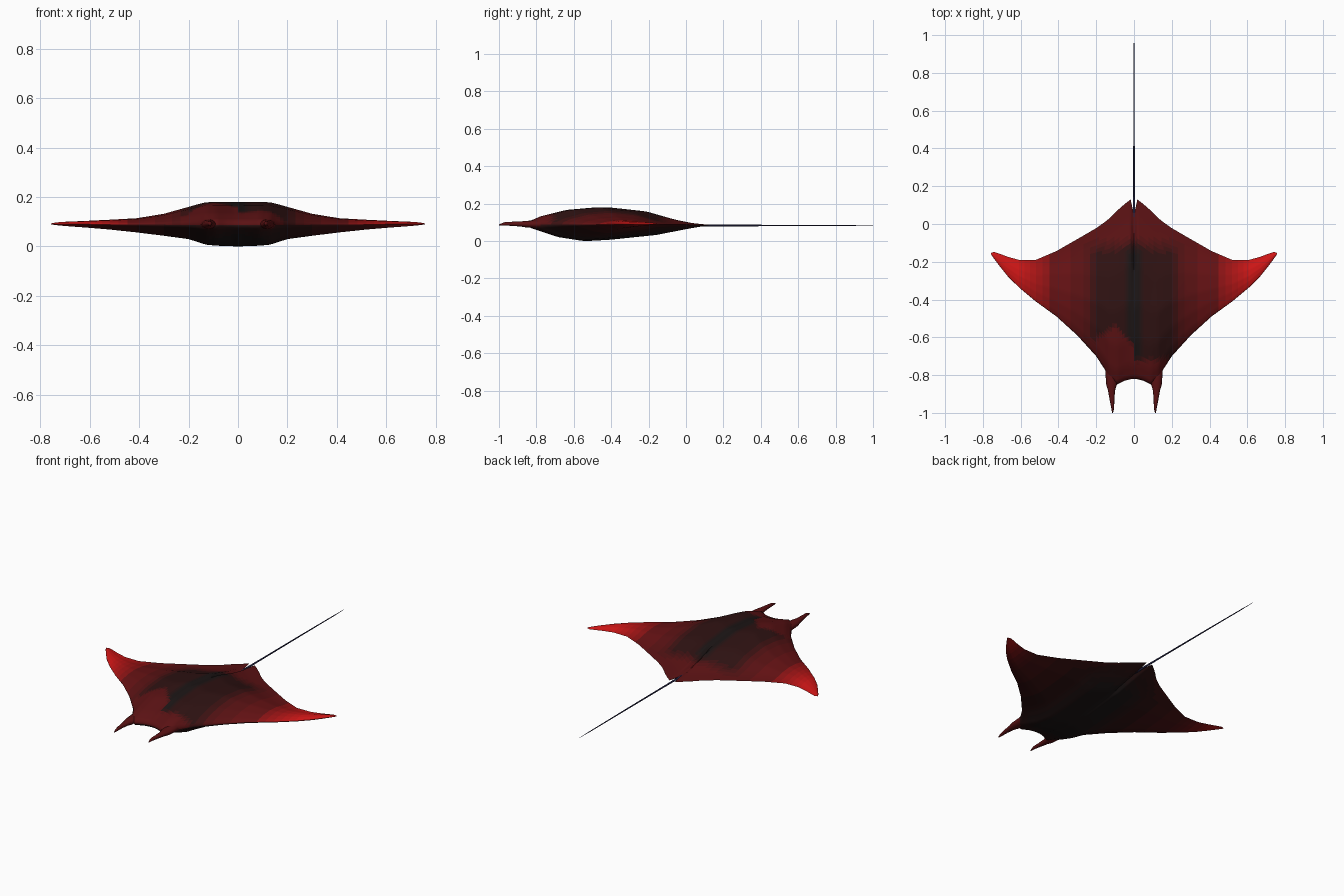
import bpy, bmesh, math

if "Cube" in bpy.data.objects:
    bpy.data.objects.remove(bpy.data.objects["Cube"])

MID = 0.086


def interp(x, pts, k=1):
    """Piecewise-linear lookup of column k in a list of tuples."""
    if x <= pts[0][0]:
        return pts[0][k]
    for a, b in zip(pts, pts[1:]):
        if x <= b[0]:
            return a[k] + (b[k] - a[k]) * (x - a[0]) / (b[0] - a[0])
    return pts[-1][k]


def material(name, rgb):
    m = bpy.data.materials.new(name)
    m.diffuse_color = (*rgb, 1)
    m.use_nodes = True
    m.node_tree.nodes["Principled BSDF"].inputs["Base Color"].default_value = m.diffuse_color
    return m


def make_object(name, bm, mats, angle=50):
    bmesh.ops.remove_doubles(bm, verts=bm.verts, dist=1e-5)
    bmesh.ops.recalc_face_normals(bm, faces=bm.faces)
    me = bpy.data.meshes.new(name)
    bm.to_mesh(me)
    bm.free()
    ob = bpy.data.objects.new(name, me)
    bpy.context.collection.objects.link(ob)
    for m in mats:
        me.materials.append(m)
    bpy.ops.object.select_all(action='DESELECT')
    ob.select_set(True)
    bpy.context.view_layer.objects.active = ob
    bpy.ops.object.shade_smooth_by_angle(angle=math.radians(angle))
    return ob


# Ramp of skin shades from black through dark red to bright red
RAMP = [(0, .006, .008, .008), (.25, .028, .006, .006),
        (.55, .12, .006, .007), (1, .62, .008, .008)]
SHADES = 17
skin = [material(f"skin_{i}", [interp(i / (SHADES - 1), RAMP, k) for k in (1, 2, 3)])
        for i in range(SHADES)]


def shade(v):
    return round(max(0, min(1, v)) * (SHADES - 1))


# Span stations: x, leading y, trailing y, top height, bottom depth
SPAN = [(0, -.82, .05, .095, .086), (.018, -.822, .13, .095, .086),
        (.05, -.83, .105, .095, .085), (.09, -.85, .07, .095, .084),
        (.13, -.82, .03, .093, .08), (.155, -.77, .01, .087, .072),
        (.2, -.7, -.022, .074, .058), (.3, -.59, -.08, .045, .045),
        (.41, -.49, -.143, .026, .032), (.52, -.41, -.19, .019, .021),
        (.61, -.335, -.19, .014, .014), (.67, -.275, -.173, .011, .01),
        (.71, -.225, -.158, .009, .007), (.74, -.185, -.148, .006, .004),
        (.757, -.16, -.153, .002, .002)]
# Chord profiles: fraction from front to back, relative height
TOP = [(0, 0), (.012, .2), (.08, .48), (.23, .84), (.42, 1),
       (.64, .76), (.8, .3), (.9, .1), (1, 0)]
BOTTOM = [(0, 0), (.012, .16), (.08, .42), (.18, .78), (.31, 1),
          (.44, .92), (.7, .62), (.86, .27), (1, 0)]


def top_shade(x, y):
    a = abs(x)
    v = interp(a, [(0, .05), (.03, .08), (.06, .24), (.2, .27), (.29, .52),
                   (.42, .56), (.52, .78), (.62, .98)])
    # Plain red along the rear and around the lopsided front patch
    front = -.72 if x > 0 else interp(x, [(-.3, -.68), (-.1, -.54), (0, -.64)])
    v += max(0, .52 - v) * interp(y, [(front - .02, 1), (front + .02, 0), (-.16, 0), (-.06, 1)])
    return shade(v)


def bottom_shade(x, y):
    v = interp(abs(x), [(0, .03), (.1, .08), (.25, .26), (.5, .38), (.6, .55), (.7, .8)])
    return shade(v + interp(y, [(-.85, .2), (-.7, 0), (-.15, 0), (.05, .2)]))


# Body and wings
half = []
for a, b in zip(SPAN, SPAN[1:]):
    half += [a[0] + (b[0] - a[0]) * i / 3 for i in range(3)]
half.append(SPAN[-1][0])
xs = [-x for x in reversed(half[1:])] + half
ts = [0, .006, .012, .03, .055] + [.08 + .92 * i / 34 for i in range(35)]
bm = bmesh.new()
for sign, prof, col, tint in ((1, TOP, 3, top_shade), (-1, BOTTOM, 4, bottom_shade)):
    grid = []
    for x in xs:
        lead, trail, h = (interp(abs(x), SPAN, k) for k in (1, 2, col))
        mid = MID + .005 * min(1, abs(x) / .75)
        grid.append([bm.verts.new((x, lead + (trail - lead) * t, mid + sign * h * interp(t, prof)))
                     for t in ts])
    for c0, c1 in zip(grid, grid[1:]):
        for j in range(len(ts) - 1):
            f = bm.faces.new((c0[j], c1[j], c1[j + 1], c0[j + 1]))
            c = f.calc_center_median()
            f.material_index = tint(c.x, c.y)
make_object("body_and_wings", bm, skin, 70)


def loft(name, rings, mats, n=12):
    """Closed tube from rings of (y, centre x, centre z, half width, half height)."""
    bm = bmesh.new()
    loops = [[bm.verts.new((cx + w * math.cos(2 * math.pi * i / n), y,
                            cz + h * math.sin(2 * math.pi * i / n))) for i in range(n)]
             for y, cx, cz, w, h in rings]
    for a, b in zip(loops, loops[1:]):
        for i in range(n):
            bm.faces.new((a[i], a[(i + 1) % n], b[(i + 1) % n], b[i]))
    bm.faces.new(loops[0])
    bm.faces.new(loops[-1])
    return make_object(name, bm, mats)


# Head horns flanking the mouth
HORN = [(-.7, .115, .088, .04, .025), (-.78, .118, .09, .034, .022),
        (-.85, .119, .09, .028, .018), (-.88, .119, .091, .019, .014),
        (-.93, .1165, .092, .0125, .011), (-.97, .113, .092, .008, .009),
        (-.99, .113, .088, .005, .005), (-1, .113, .086, .002, .002)]
for side, s in (("left", -1), ("right", 1)):
    loft(f"{side}_horn", [(y, s * x, z, w, h) for y, x, z, w, h in HORN], [skin[shade(.52)]])

# Whip tail
loft("tail", [(.0, 0, .083, .006, .006), (.08, 0, .083, .006, .005),
              (.2, 0, .083, .0045, .0045), (.6, 0, .083, .0035, .0035),
              (.9, 0, .082, .0025, .0025), (1, 0, .082, .0005, .0005)],
     [material("tail_blue", (.02, .02, .07))], 8)
